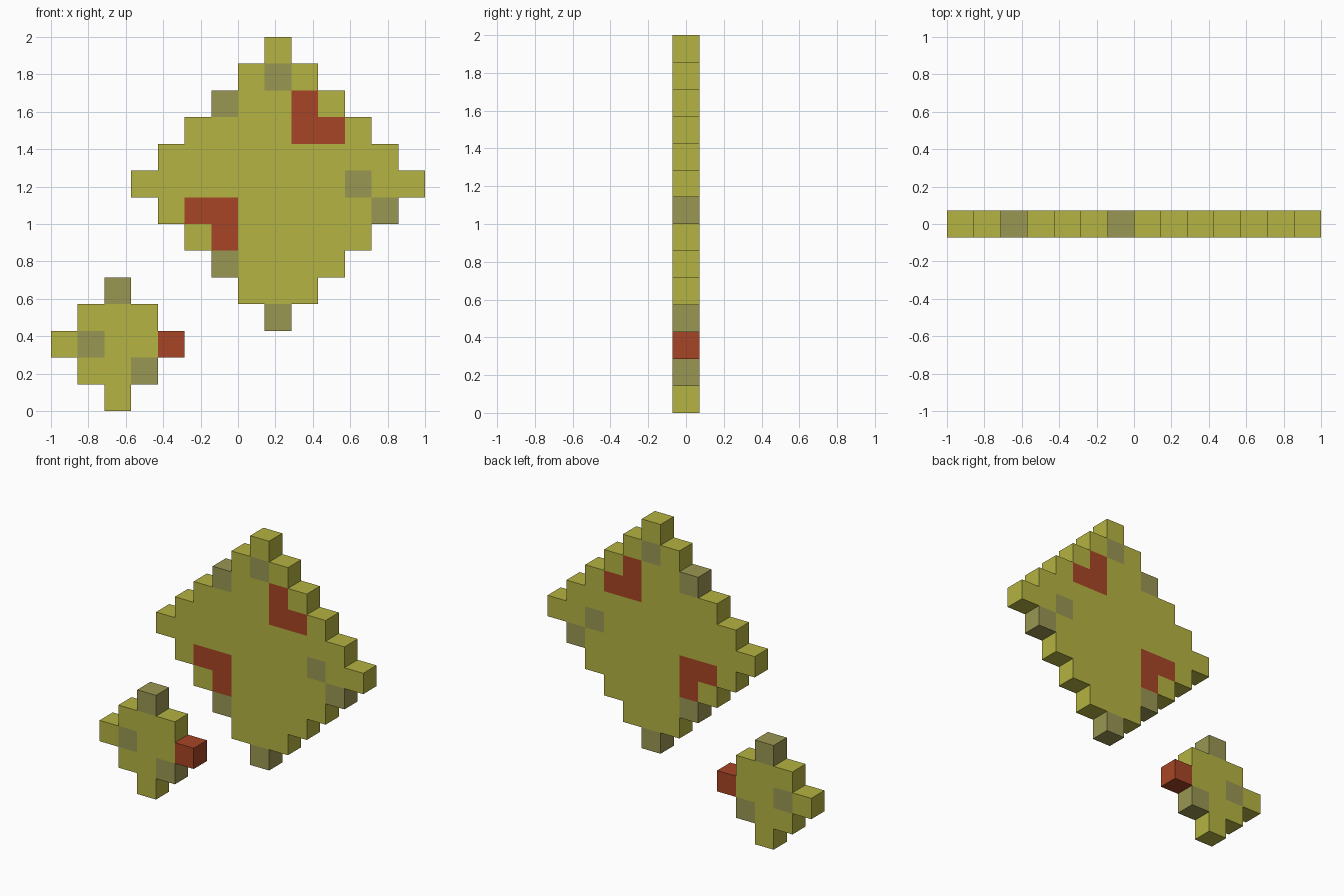
import bpy
import bmesh

if "Cube" in bpy.data.objects:
    bpy.data.objects.remove(bpy.data.objects["Cube"])

U = 2 / 14          # size of one block
HALF = U / 2        # half the depth of the slab


def material(name, rgb):
    m = bpy.data.materials.new(name)
    m.diffuse_color = (*rgb, 1)
    m.use_nodes = True
    m.node_tree.nodes["Principled BSDF"].inputs["Base Color"].default_value = m.diffuse_color
    return m


MATERIALS = [material("yellow", (0.462, 0.451, 0.054)),
             material("grey_olive", (0.323, 0.309, 0.087)),
             material("rust_red", (0.386, 0.060, 0.018))]


def stepped_diamond(name, centre, radius, grey, red):
    """Slab of blocks in a diamond; grey and red are (column, row) from centre."""
    cells = {(i, k) for i in range(-radius, radius + 1)
             for k in range(-radius, radius + 1) if abs(i) + abs(k) <= radius}
    bm = bmesh.new()
    verts = {}

    def vert(i, side, k):
        key = (i, side, k)
        if key not in verts:
            verts[key] = bm.verts.new(((centre[0] + i) * U - 1, side * HALF,
                                       (centre[1] + k) * U))
        return verts[key]

    for i, k in sorted(cells):
        colour = 1 if (i, k) in grey else 2 if (i, k) in red else 0
        ring = [(i, k), (i + 1, k), (i + 1, k + 1), (i, k + 1)]
        faces = [[vert(a, -1, b) for a, b in ring],
                 [vert(a, 1, b) for a, b in reversed(ring)]]
        # Rim faces only where there is no neighbouring block
        for n, (di, dk) in enumerate([(0, -1), (1, 0), (0, 1), (-1, 0)]):
            if (i + di, k + dk) not in cells:
                (a, b), (c, d) = ring[n], ring[(n + 1) % 4]
                faces.append([vert(c, -1, d), vert(a, -1, b),
                              vert(a, 1, b), vert(c, 1, d)])
        for f in faces:
            bm.faces.new(f).material_index = colour

    bmesh.ops.recalc_face_normals(bm, faces=bm.faces)
    mesh = bpy.data.meshes.new(name)
    bm.to_mesh(mesh)
    bm.free()
    for m in MATERIALS:
        mesh.materials.append(m)
    obj = bpy.data.objects.new(name, mesh)
    bpy.context.collection.objects.link(obj)
    return obj


# Large diamond, upper right
stepped_diamond("large_diamond", (8, 8), 5,
                grey={(0, 4), (-2, 3), (3, 0), (4, -1), (-2, -3), (0, -5)},
                red={(1, 3), (1, 2), (2, 2), (-3, -1), (-2, -1), (-2, -2)})

# Small diamond, lower left
stepped_diamond("small_diamond", (2, 2), 2,
                grey={(0, 2), (-1, 0), (1, -1)},
                red={(2, 0)})
